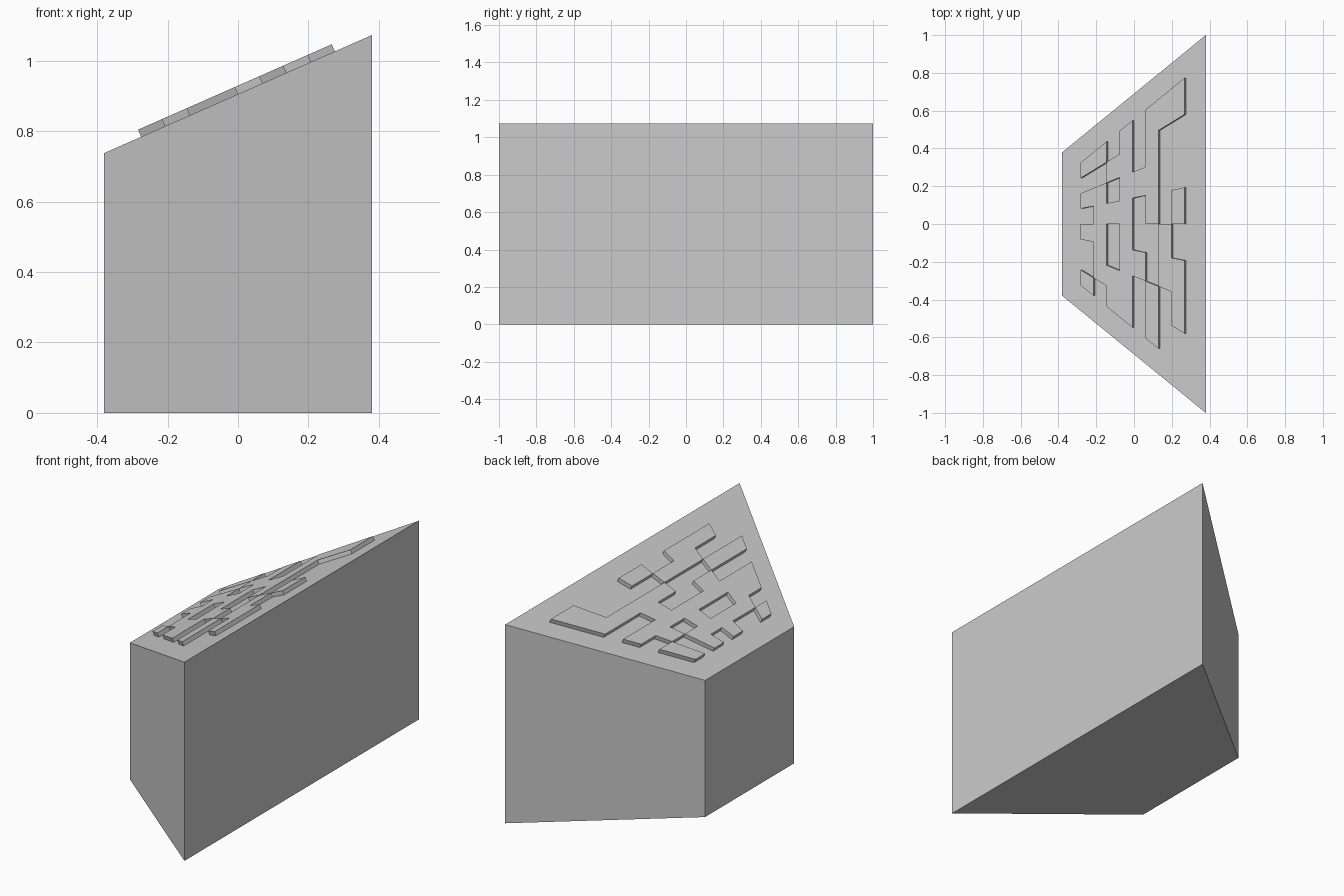
import bpy, bmesh
from mathutils import Vector

cube = bpy.data.objects.get("Cube")
if cube:
    bpy.data.objects.remove(cube, do_unlink=True)

HALF_X, NARROW, WIDE = 0.38, 0.38, 1.0
Z_LOW, Z_HIGH = 0.738, 1.073
SLOPE = (Z_HIGH - Z_LOW) / (2 * HALF_X)
FLARE = (WIDE - NARROW) / (2 * HALF_X)
NORMAL = Vector((-SLOPE, 0, 1)).normalized()

grey = bpy.data.materials.new("light_grey")
grey.use_nodes = True
colour = (0.6, 0.6, 0.6, 1)
grey.diffuse_color = colour
grey.node_tree.nodes["Principled BSDF"].inputs["Base Color"].default_value = colour


def half_width(x):
    return NARROW + FLARE * (x + HALF_X)


def top_z(x):
    return Z_LOW + SLOPE * (x + HALF_X)


def finish(bm, name):
    bmesh.ops.recalc_face_normals(bm, faces=bm.faces)
    mesh = bpy.data.meshes.new(name)
    bm.to_mesh(mesh)
    bm.free()
    mesh.materials.append(grey)
    obj = bpy.data.objects.new(name, mesh)
    bpy.context.collection.objects.link(obj)


# Body: flared trapezoid prism with a sloping top
bm = bmesh.new()
outline = [(x, s * half_width(x)) for x, s in
           ((-HALF_X, -1), (HALF_X, -1), (HALF_X, 1), (-HALF_X, 1))]
low = [bm.verts.new((x, y, 0)) for x, y in outline]
high = [bm.verts.new((x, y, top_z(x))) for x, y in outline]
bm.faces.new(low)
bm.faces.new(high)
for i in range(4):
    j = (i + 1) % 4
    bm.faces.new((low[i], low[j], high[j], high[i]))
finish(bm, "wedge_body")

# Raised pattern: fanned grid, each row is one strip from +y down to -y,
# read along x from the low end to the high end
PATTERN = ["##.#.###",
           "..##.#..",
           "##.###..",
           ".###.#.#",
           "##.#..#.",
           ".#.##.##",
           ".###.#.#",
           "#.##.#.."]
N = len(PATTERN)
GRID_X, MARGIN = 0.275, 0.142
THICK, SINK = 0.022, 0.004

bm = bmesh.new()
verts = {}


def grid_vert(col, row):
    if (col, row) not in verts:
        x = GRID_X * (2 * col / N - 1)
        y = (half_width(x) - MARGIN) * (1 - 2 * row / N)
        verts[col, row] = bm.verts.new(Vector((x, y, top_z(x))) - NORMAL * SINK)
    return verts[col, row]


for r, line in enumerate(PATTERN):
    for c, cell in enumerate(line):
        if cell == "#":
            bm.faces.new([grid_vert(c + i, r + j)
                          for i, j in ((0, 0), (0, 1), (1, 1), (1, 0))])
raised = bmesh.ops.extrude_face_region(bm, geom=bm.faces[:])["geom"]
bmesh.ops.translate(bm, vec=NORMAL * (THICK + SINK),
                    verts=[g for g in raised if isinstance(g, bmesh.types.BMVert)])
finish(bm, "raised_pattern")
